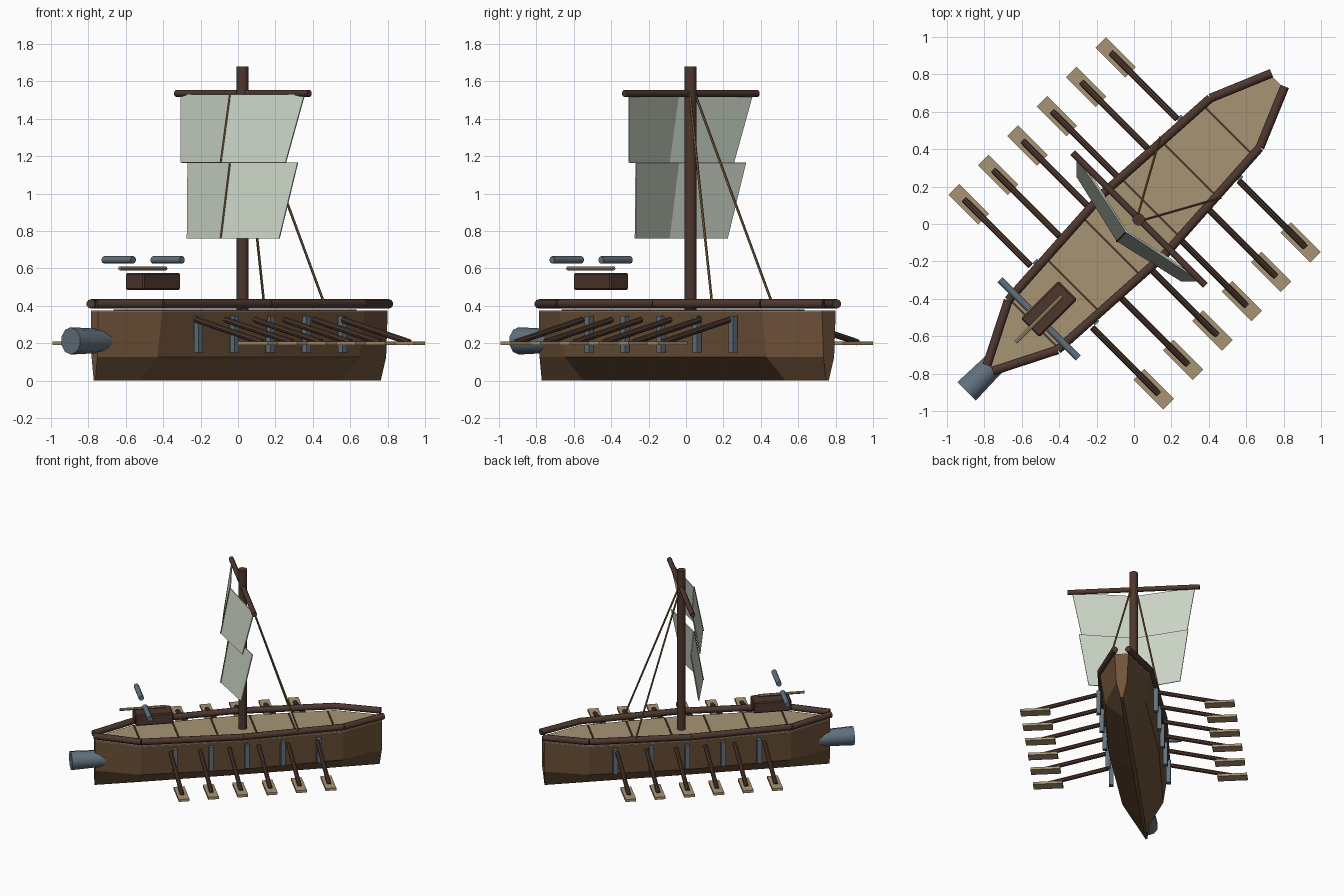
import bpy, bmesh, math
from mathutils import Vector, Matrix

if "Cube" in bpy.data.objects:
    bpy.data.objects.remove(bpy.data.objects["Cube"])

# Built along local x (bow at -x), then turned 45 degrees
TURN = Matrix.Rotation(math.radians(45), 4, 'Z')


def material(name, rgb):
    m = bpy.data.materials.new(name)
    m.diffuse_color = (*rgb, 1)
    m.use_nodes = True
    m.node_tree.nodes["Principled BSDF"].inputs["Base Color"].default_value = m.diffuse_color
    return m


HULL = material("hull_brown", (0.165, 0.09, 0.043))
DARK = material("dark_wood", (0.075, 0.038, 0.027))
TAN = material("pale_wood", (0.39, 0.30, 0.175))
STEEL = material("blue_steel", (0.12, 0.165, 0.205))
CLOTH = material("sail_cloth", (0.60, 0.67, 0.57))
ROPE = material("rope_brown", (0.22, 0.135, 0.055))


def finish(name, bm, mat, smooth=False):
    bmesh.ops.recalc_face_normals(bm, faces=bm.faces)
    me = bpy.data.meshes.new(name)
    bm.to_mesh(me)
    bm.free()
    me.materials.append(mat)
    ob = bpy.data.objects.new(name, me)
    bpy.context.collection.objects.link(ob)
    ob.matrix_world = TURN
    if smooth:
        bpy.ops.object.select_all(action='DESELECT')
        ob.select_set(True)
        bpy.context.view_layer.objects.active = ob
        bpy.ops.object.shade_smooth_by_angle(angle=math.radians(40))
    return ob


def rod(name, a, b, r, mat, r2=None, sides=10):
    a, b = Vector(a), Vector(b)
    d = b - a
    bm = bmesh.new()
    place = Matrix.Translation((a + b) / 2) @ d.to_track_quat('Z', 'Y').to_matrix().to_4x4()
    bmesh.ops.create_cone(bm, cap_ends=True, segments=sides, radius1=r,
                          radius2=r if r2 is None else r2, depth=d.length, matrix=place)
    return finish(name, bm, mat, sides > 8)


def box(name, center, size, mat, bevel=0):
    bm = bmesh.new()
    bmesh.ops.create_cube(bm, size=1, matrix=Matrix.Translation(center) @ Matrix.Diagonal((*size, 1)))
    if bevel:
        bmesh.ops.bevel(bm, geom=bm.edges[:], offset=bevel, segments=1, affect='EDGES')
    return finish(name, bm, mat)


# Hull stations: position, half width at top, at chine, at keel
stations = [(-1.085, 0.028, 0.022, 0.006), (-0.764, 0.19, 0.155, 0.012), (0, 0.218, 0.19, 0.015),
            (0.764, 0.19, 0.155, 0.012), (1.08, 0.052, 0.04, 0.01)]
bm = bmesh.new()
rings = []
for u, top, chine, keel in stations:
    low_u = u * 0.99 if u > 1 else u
    ring = [(u, top, 0.37), (u, chine, 0.125), (low_u, keel, 0),
            (low_u, -keel, 0), (u, -chine, 0.125), (u, -top, 0.37)]
    rings.append([bm.verts.new(p) for p in ring])
for a, b in zip(rings, rings[1:]):
    for i in range(6):
        j = (i + 1) % 6
        bm.faces.new((a[i], a[j], b[j], b[i]))
bm.faces.new(rings[0])
bm.faces.new(rings[-1])
finish("hull", bm, HULL)

# Deck plate
bm = bmesh.new()
outline = [(s[0], s[1]) for s in stations] + [(s[0], -s[1]) for s in reversed(stations)]
deck = bm.faces.new([bm.verts.new((u, v, 0.369)) for u, v in outline])
lifted = bmesh.ops.extrude_face_region(bm, geom=[deck])["geom"]
bmesh.ops.translate(bm, vec=(0, 0, 0.006),
                    verts=[g for g in lifted if isinstance(g, bmesh.types.BMVert)])
finish("deck", bm, TAN)

# Deck seams
for k in range(6):
    u = 0.71 - 0.293 * k
    box("deck_seam", (u, 0, 0.376), (0.012, 2 * (0.218 - 0.037 * abs(u)) - 0.02, 0.008), DARK)

# Gunwale rails, oars, side plates, stays and weapon arms on both sides
rail = [(-1.09, 0.022), (-0.764, 0.187), (0, 0.232), (0.764, 0.187), (1.09, 0.05)]
for side in (-1, 1):
    for (u0, v0), (u1, v1) in zip(rail, rail[1:]):
        rod("gunwale_rail", (u0, side * v0, 0.41), (u1, side * v1, 0.41), 0.025, DARK)
    for k in range(6):
        u = -0.55 + 0.222 * k
        rod("oar_shaft", (u, side * 0.235, 0.325), (u, side * 0.735, 0.205), 0.017, DARK, sides=8)
        box("oar_blade", (u, side * 0.70, 0.2), (0.08, 0.225, 0.02), TAN)
    for k in range(5):
        box("side_plate", (-0.515 + 0.272 * k, side * 0.218, 0.248), (0.034, 0.034, 0.195), STEEL)
    rod("stay_rope", (0.05, side * 0.02, 1.53), (0.425, side * 0.228, 0.41), 0.007, ROPE, sides=6)
    rod("weapon_arm", (-0.717, side * 0.075, 0.645), (-0.717, side * 0.295, 0.645), 0.02, STEEL)

# Bow ram
rod("bow_ram", (-1.265, 0, 0.212), (-0.86, 0, 0.212), 0.073, STEEL, r2=0.058)

# Mast and yard
rod("mast", (0.035, 0, 0.37), (0.035, 0, 1.68), 0.033, DARK, sides=12)
rod("yard", (0.037, -0.502, 1.535), (0.037, 0.502, 1.535), 0.019, DARK)


# Two folded sail panels, each tilted toward the bow
def sail(name, z_top, z_low, half_top, half_low):
    bm = bmesh.new()
    rows = []
    for z, half, edge_u, fold_u in ((z_top, half_top, 0.037, -0.057), (z_low, half_low, -0.035, -0.127)):
        rows.append([bm.verts.new(p) for p in
                     ((edge_u, half, z), (fold_u, 0, z), (edge_u, -half, z))])
    for i in range(2):
        bm.faces.new((rows[0][i], rows[0][i + 1], rows[1][i + 1], rows[1][i]))
    ob = finish(name, bm, CLOTH)
    mod = ob.modifiers.new("cloth_thickness", 'SOLIDIFY')
    mod.thickness = 0.008
    mod.offset = 0
    rod("sail_fold_rope", (-0.06, 0, z_top), (-0.13, 0, z_low), 0.006, ROPE, sides=6)


sail("upper_sail", 1.53, 1.165, 0.467, 0.396)
sail("lower_sail", 1.165, 0.76, 0.415, 0.348)

# Bolt thrower above the bow
box("weapon_body", (-0.643, 0, 0.53), (0.285, 0.14, 0.09), DARK, 0.008)
rod("weapon_bolt", (-0.895, 0, 0.6), (-0.545, 0, 0.6), 0.011, TAN, sides=8)
